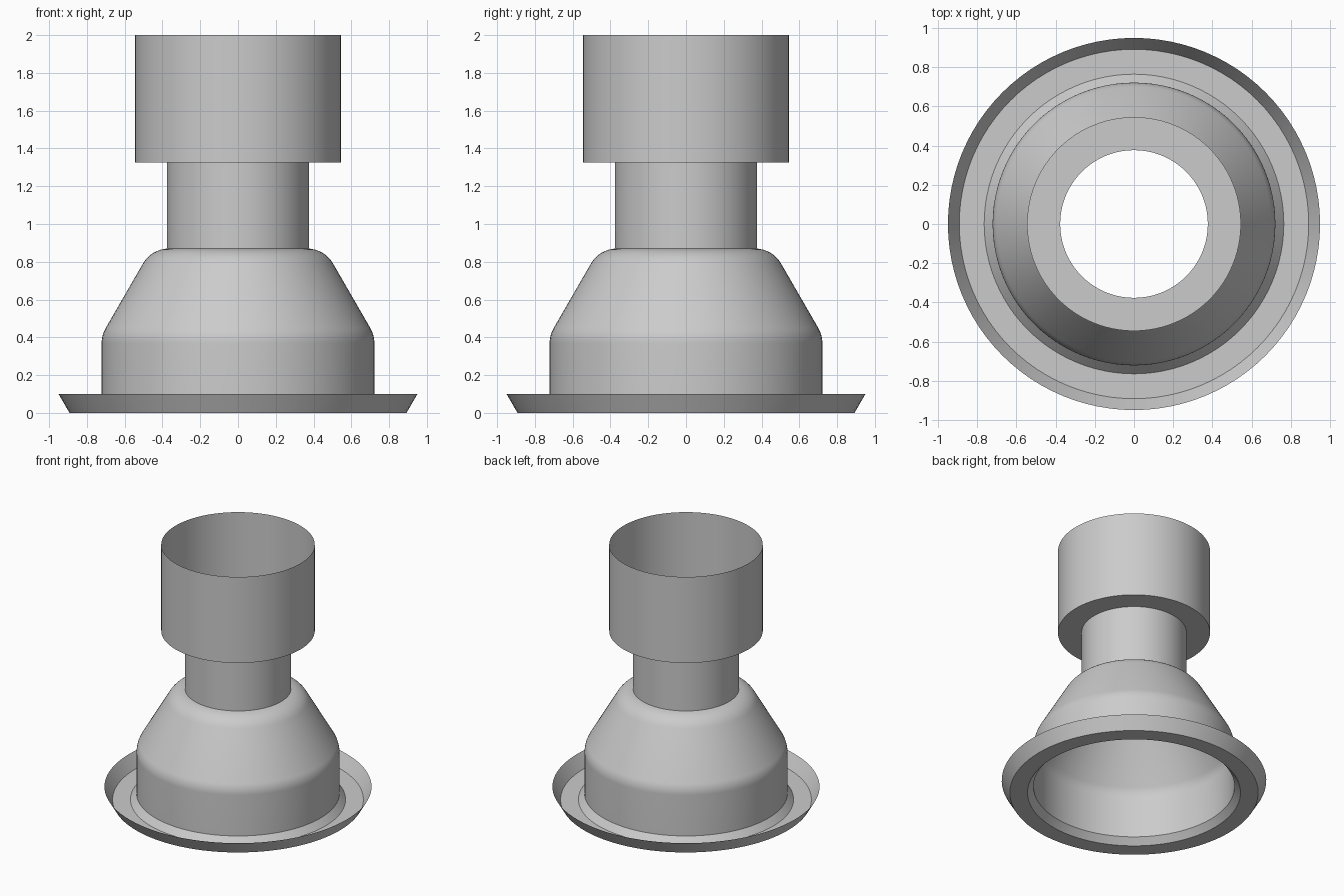
import bpy
import bmesh
from math import sin, cos, pi, radians

SEGMENTS = 96

cube = bpy.data.objects.get("Cube")
if cube:
    bpy.data.objects.remove(cube, do_unlink=True)

grey = bpy.data.materials.new("light_grey")
grey.use_nodes = True
colour = (0.6, 0.6, 0.6, 1)
grey.diffuse_color = colour
grey.node_tree.nodes["Principled BSDF"].inputs["Base Color"].default_value = colour


def arc(cx, cz, r, start, end, steps=8):
    """Points of a fillet in the radius/height plane, angles in degrees."""
    angles = [radians(start + (end - start) * i / steps) for i in range(steps + 1)]
    return [(cx + r * cos(a), cz + r * sin(a)) for a in angles]


def lathe(name, profile):
    """Revolve an open (radius, height) profile into a thin shell."""
    bm = bmesh.new()
    rings = []
    for r, z in profile:
        rings.append([bm.verts.new((r * cos(2 * pi * i / SEGMENTS),
                                    r * sin(2 * pi * i / SEGMENTS), z))
                      for i in range(SEGMENTS)])
    for low, high in zip(rings, rings[1:]):
        for i in range(SEGMENTS):
            j = (i + 1) % SEGMENTS
            bm.faces.new((low[i], low[j], high[j], high[i]))
    mesh = bpy.data.meshes.new(name)
    bm.to_mesh(mesh)
    bm.free()
    mesh.materials.append(grey)
    obj = bpy.data.objects.new(name, mesh)
    bpy.context.collection.objects.link(obj)
    bpy.ops.object.select_all(action='DESELECT')
    obj.select_set(True)
    bpy.context.view_layer.objects.active = obj
    bpy.ops.object.shade_smooth_by_angle(angle=radians(25))
    return obj


# Flared dish with a flat floor and a small sloped step up to the body
lathe("base_flange", [(0.95, 0.1), (0.892, 0), (0.765, 0), (0.722, 0.05)])

# Straight skirt, rounded into a cone, rounded again into the flat shoulder
lathe("bell_body", [(0.722, 0.05)]
      + arc(0.562, 0.369, 0.16, 0, 30)
      + arc(0.365, 0.71, 0.16, 30, 90)[:-1]
      + [(0.377, 0.87)])

# Narrow tube
lathe("neck", [(0.377, 0.87), (0.377, 1.325)])

# Wide open socket with a ring-shaped floor
lathe("top_socket", [(0.377, 1.325), (0.546, 1.325), (0.546, 2)])
